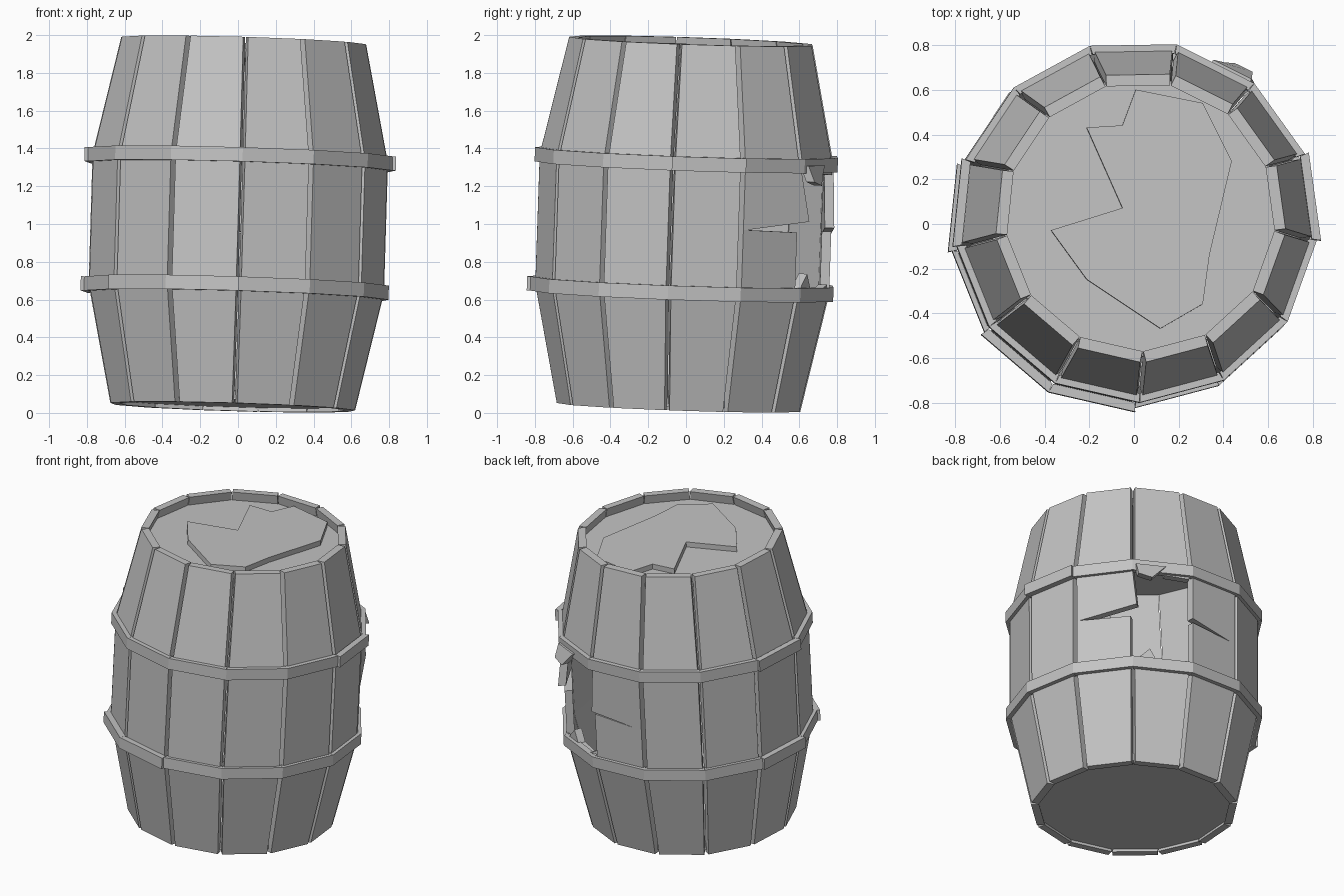
import bpy, bmesh, math
from mathutils import Matrix, Vector

if "Cube" in bpy.data.objects:
    bpy.data.objects.remove(bpy.data.objects["Cube"], do_unlink=True)

SIDES = 13
STEP = 2 * math.pi / SIDES
FIRST = math.radians(91)
TAN = math.tan(STEP / 2)
RIM, HOOP_Z = 0.97, 0.345        # heights above and below the middle
R_RIM, R_BELLY = 0.636, 0.767    # flat-to-centre radii
LEAN = Vector((0, 0, 1)).rotation_difference(Vector((0.03, 0.034, 1))).to_matrix().to_4x4()
PLACE = Matrix.Translation((0, 0, 1)) @ LEAN

grey = bpy.data.materials.new("plain grey")
grey.use_nodes = True
grey.diffuse_color = (0.55, 0.55, 0.55, 1)
grey.node_tree.nodes["Principled BSDF"].inputs["Base Color"].default_value = (0.55, 0.55, 0.55, 1)


def finish(name, bm):
    bmesh.ops.recalc_face_normals(bm, faces=bm.faces)
    bm.transform(PLACE)
    mesh = bpy.data.meshes.new(name)
    bm.to_mesh(mesh)
    bm.free()
    mesh.materials.append(grey)
    obj = bpy.data.objects.new(name, mesh)
    bpy.context.collection.objects.link(obj)


def radius(z):
    t = max(0, (abs(z) - HOOP_Z) / (RIM - HOOP_Z))
    return R_BELLY + (R_RIM - R_BELLY) * t


def prism(bm, front, back):
    a = [bm.verts.new(p) for p in front]
    b = [bm.verts.new(p) for p in back]
    bm.faces.new(a)
    bm.faces.new(b[::-1])
    for i in range(len(a)):
        j = (i + 1) % len(a)
        bm.faces.new((a[j], a[i], b[i], b[j]))


def panel(bm, k, outline, thick=0.05, gap=0.014, rad=radius):
    """Board from (across, height, push) points on side k of the barrel."""
    turn = Matrix.Rotation(FIRST + k * STEP, 3, "Z")
    front, back = [], []
    for u, z, out in outline:
        r = rad(z)
        front.append(turn @ Vector((r + out, u * (r * TAN - gap), z)))
        back.append(turn @ Vector((r + out - thick, u * ((r - thick) * TAN - 0.002), z)))
    prism(bm, front, back)


def board(low, high):
    return [(-1, low, 0), (1, low, 0), (1, high, 0), (-1, high, 0)]


# Middle boards that are broken, as lists of pieces
broken = {
    0: [[(-1, -HOOP_Z, 0), (1, -HOOP_Z, 0), (1, HOOP_Z, 0), (-1, HOOP_Z, 0),
         (-1.08, 0.01, 0.015), (0.8, -0.04, 0), (-1, -0.01, 0)]],
    SIDES - 2: [[(-1, -HOOP_Z, 0), (1, -HOOP_Z, 0), (1, -0.01, 0), (-0.9, 0, 0), (-1, 0, 0)],
                [(-1, 0, 0), (-0.9, 0, 0), (1.28, 0.05, 0.04), (1.05, HOOP_Z, 0), (-1, HOOP_Z, 0)]],
    SIDES - 1: [[(-1, -HOOP_Z, 0), (1, -HOOP_Z, 0), (0.9, -0.29, 0), (0.5, -0.32, 0),
                 (-0.2, -0.31, 0), (-0.45, -0.23, 0), (-0.8, -0.29, 0)],
                [(-1, HOOP_Z, 0.035), (-0.95, 0.26, 0.07), (-0.45, 0.24, 0.07),
                 (-0.2, 0.29, 0.05), (0.1, HOOP_Z, 0.035)],
                [(0, HOOP_Z, 0), (0.1, 0.3, 0), (1, 0.29, 0), (1, HOOP_Z, 0)]],
}

# Staves
for k in range(SIDES):
    bm = bmesh.new()
    panel(bm, k, board(-RIM, -HOOP_Z))
    panel(bm, k, board(HOOP_Z, RIM))
    for piece in broken.get(k, [board(-HOOP_Z, HOOP_Z)]):
        panel(bm, k, piece)
    finish(f"stave_{k + 1}", bm)

# Hoops, with a few segments sprung outwards
sprung = {"upper_hoop": (3, 10), "lower_hoop": (3, 5, 6)}
for name, sign in (("upper_hoop", 1), ("lower_hoop", -1)):
    bm = bmesh.new()
    for k in range(SIDES):
        out = 0.04 if k in sprung[name] else 0.022
        panel(bm, k, board(sign * 0.305, sign * 0.38), 0.04, 0, lambda z: R_BELLY + out)
    finish(name, bm)


# Lids
def lid(name, low, high):
    bm = bmesh.new()
    ring = [(0.625 * math.cos(a), 0.625 * math.sin(a))
            for a in (FIRST + (k + 0.5) * STEP for k in range(SIDES))]
    prism(bm, [(x, y, high) for x, y in ring], [(x, y, low) for x, y in ring])
    finish(name, bm)


lid("top_lid", 0.86, 0.91)
lid("bottom_lid", -0.95, -0.9)

# Split plank lying on the top lid
shard = [(-0.02, 0.57), (-0.08, 0.41), (-0.24, 0.4), (-0.08, 0.04), (-0.4, -0.06), (-0.24, -0.28),
         (0.09, -0.5), (0.28, -0.39), (0.31, -0.17), (0.41, 0.25), (0.28, 0.51)]
bm = bmesh.new()
prism(bm, [(x, y, 0.945) for x, y in shard], [(x, y, 0.9) for x, y in shard])
finish("lid_shard", bm)
